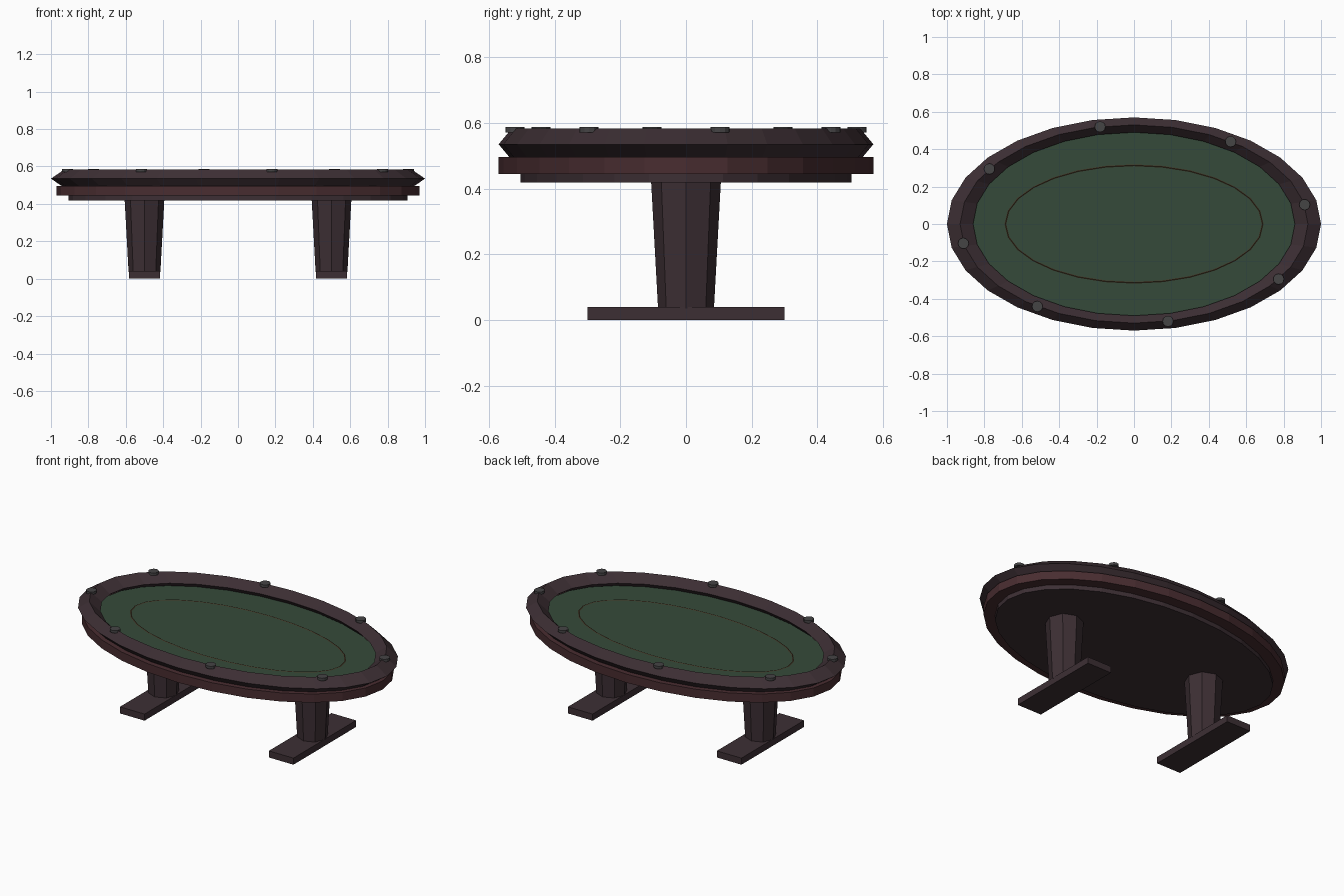
import bpy, bmesh
from math import sin, cos, pi, radians

if "Cube" in bpy.data.objects:
    bpy.data.objects.remove(bpy.data.objects["Cube"])

SIDES = 28


def material(name, r, g, b):
    m = bpy.data.materials.new(name)
    m.diffuse_color = (r, g, b, 1)
    m.use_nodes = True
    m.node_tree.nodes["Principled BSDF"].inputs["Base Color"].default_value = m.diffuse_color
    return m


WOOD = material("dark_wood", 0.046, 0.028, 0.034)
TRIM = material("red_wood", 0.066, 0.026, 0.030)
FELT = material("green_felt", 0.036, 0.068, 0.042)
LINE = material("line_brown", 0.050, 0.036, 0.018)
METAL = material("dark_metal", 0.060, 0.058, 0.060)


def finish(bm, name, mat):
    bmesh.ops.recalc_face_normals(bm, faces=bm.faces)
    mesh = bpy.data.meshes.new(name)
    bm.to_mesh(mesh)
    bm.free()
    mesh.materials.append(mat)
    obj = bpy.data.objects.new(name, mesh)
    bpy.context.collection.objects.link(obj)
    return obj


def disc(name, mat, rx, ry, z0, z1, x=0, y=0, sides=SIDES, flare=1.0):
    """Capped elliptical prism; flare scales the upper end."""
    bm = bmesh.new()
    rings = [[bm.verts.new((x + rx * s * cos(2 * pi * i / sides),
                            y + ry * s * sin(2 * pi * i / sides), z))
              for i in range(sides)] for z, s in ((z0, 1), (z1, flare))]
    for i in range(sides):
        j = (i + 1) % sides
        bm.faces.new((rings[0][i], rings[0][j], rings[1][j], rings[1][i]))
    for ring in rings:
        bm.faces.new(ring)
    return finish(bm, name, mat)


def diamond_ring(name, mat, rx, ry, wx, wy, z, h, sides=SIDES):
    """Elliptical ring with a four-sided diamond section."""
    bm = bmesh.new()
    section = [(1, 0), (0, 1), (-1, 0), (0, -1)]
    loops = []
    for i in range(sides):
        a = 2 * pi * i / sides
        loops.append([bm.verts.new(((rx + wx * u) * cos(a), (ry + wy * u) * sin(a), z + h * v))
                      for u, v in section])
    for i in range(sides):
        p, q = loops[i], loops[(i + 1) % sides]
        for k in range(4):
            n = (k + 1) % 4
            bm.faces.new((p[k], q[k], q[n], p[n]))
    return finish(bm, name, mat)


def box(name, mat, x, sx, sy, z0, z1):
    bm = bmesh.new()
    bmesh.ops.create_cube(bm, size=1)
    for v in bm.verts:
        v.co = (x + v.co.x * sx, v.co.y * sy, (z0 + z1) / 2 + v.co.z * (z1 - z0))
    return finish(bm, name, mat)


# Table top layers
disc("under_top", WOOD, 0.905, 0.503, 0.418, 0.446)
disc("apron", TRIM, 0.97, 0.57, 0.445, 0.497)
disc("felt_surface", FELT, 0.89, 0.508, 0.49, 0.51)
diamond_ring("betting_line", LINE, 0.688, 0.314, 0.005, 0.005, 0.51, 0.003)
diamond_ring("padded_rail", WOOD, 0.93, 0.53, 0.07, 0.04, 0.535, 0.048)

# Cup holders around the rail
for k in range(8):
    a = radians(11.25 + 45 * k)
    disc(f"cup_holder_{k + 1}", METAL, 0.029, 0.029, 0.571, 0.587,
         0.93 * cos(a), 0.53 * sin(a), sides=12)

# Pedestals and feet
for side, x in (("left", -0.5), ("right", 0.5)):
    disc(f"{side}_pedestal", WOOD, 0.085, 0.085, 0.035, 0.42, x, sides=8, flare=0.106 / 0.085)
    box(f"{side}_foot", WOOD, x, 0.165, 0.6, 0, 0.04)
